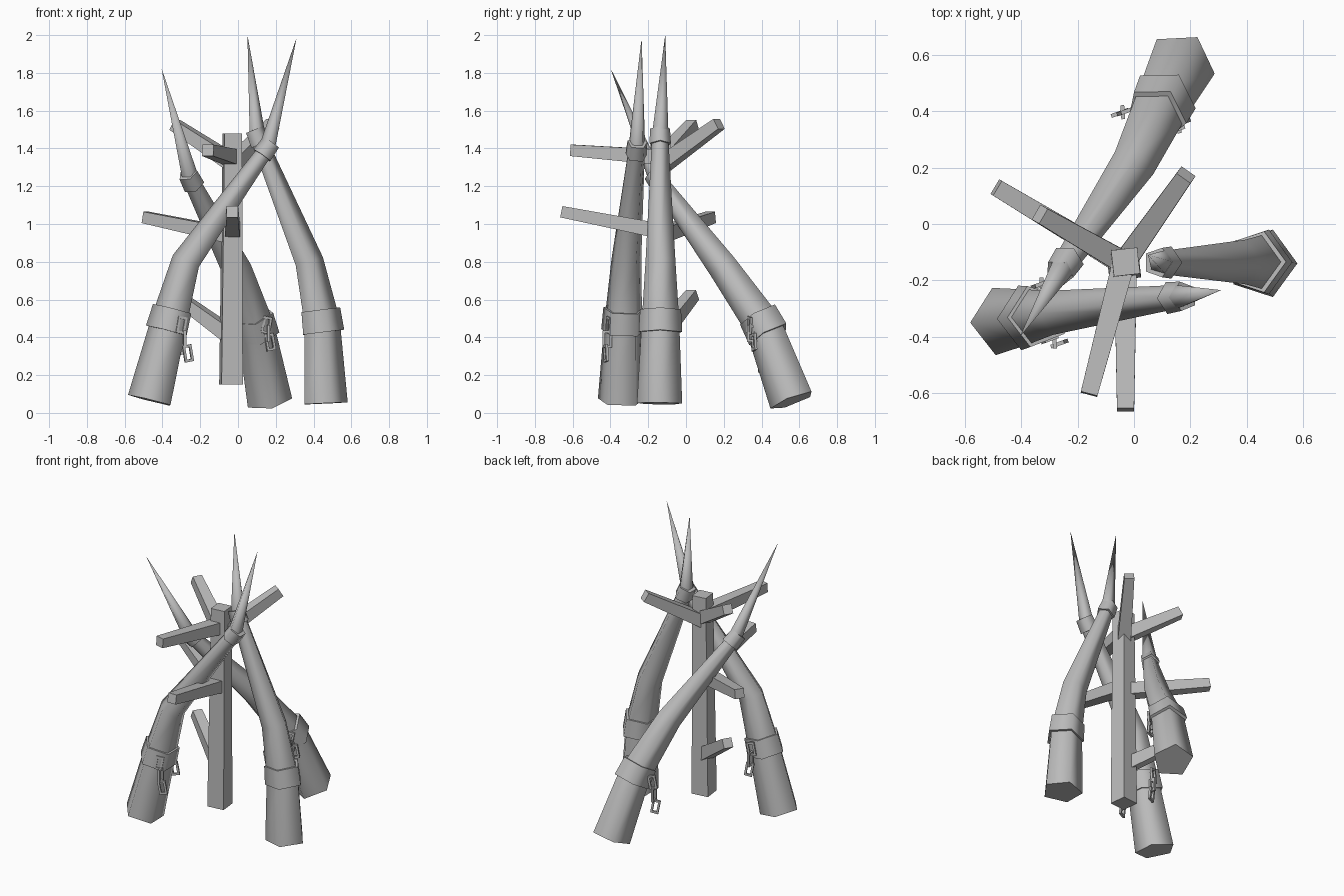
import bpy, bmesh, math
from mathutils import Vector, Matrix

cube = bpy.data.objects.get("Cube")
if cube:
    bpy.data.objects.remove(cube, do_unlink=True)

grey = bpy.data.materials.new("plain_grey")
grey.use_nodes = True
grey.diffuse_color = (0.5, 0.5, 0.5, 1)
grey.node_tree.nodes["Principled BSDF"].inputs["Base Color"].default_value = (0.5, 0.5, 0.5, 1)


def finish(name, bm, angle):
    bmesh.ops.recalc_face_normals(bm, faces=bm.faces)
    mesh = bpy.data.meshes.new(name)
    bm.to_mesh(mesh)
    bm.free()
    mesh.materials.append(grey)
    ob = bpy.data.objects.new(name, mesh)
    bpy.context.collection.objects.link(ob)
    bpy.ops.object.select_all(action='DESELECT')
    ob.select_set(True)
    bpy.context.view_layer.objects.active = ob
    bpy.ops.object.shade_smooth_by_angle(angle=math.radians(angle))
    return ob


def loft(name, points, radii, outward, sides=5, angle=76):
    """Polygonal tube along a path, one corner facing outward; zero radius makes a tip."""
    pts = [Vector(p) for p in points]
    bm = bmesh.new()
    rings = []
    for i, (p, r) in enumerate(zip(pts, radii)):
        before = (p - pts[i - 1]).normalized() if i else Vector()
        after = (pts[i + 1] - p).normalized() if i + 1 < len(pts) else Vector()
        t = (before + after).normalized()
        o = Vector(outward)
        o = (o - t * o.dot(t)).normalized()
        s = t.cross(o)
        if r == 0:
            rings.append([bm.verts.new(p)])
            continue
        turns = [math.tau * k / sides for k in range(sides)]
        rings.append([bm.verts.new(p + r * (o * math.cos(a) + s * math.sin(a))) for a in turns])
    for lo, hi in zip(rings, rings[1:]):
        for k in range(sides):
            n = (k + 1) % sides
            if len(hi) == 1:
                bm.faces.new((lo[k], lo[n], hi[0]))
            else:
                bm.faces.new((lo[k], lo[n], hi[n], hi[k]))
    bm.faces.new(rings[0])
    if len(rings[-1]) > 1:
        bm.faces.new(rings[-1])
    return finish(name, bm, angle)


# Tusks: root, lower collar, bend, upper collar, tip, outward direction
tusks = {
    "right": ((-.46, -.345, .065), (-.355, -.33, .49), (-.27, -.315, .80),
              (.155, -.26, 1.395), (.31, -.235, 1.985), (-1, -.05, 0)),
    "left": ((.455, -.14, .05), (.435, -.135, .485), (.37, -.135, .80),
             (.10, -.137, 1.46), (.05, -.11, 2.0), (1, 0, 0)),
    "back": ((.165, .565, .065), (.09, .415, .465), (-.01, .20, .77),
             (-.25, -.15, 1.235), (-.405, -.40, 1.825), (.51, .86, 0)),
}
for side, (root, low, bend, top, tip, out) in tusks.items():
    root, low, bend, top, tip = map(Vector, (root, low, bend, top, tip))
    loft(side + "_tusk", (root, low, bend, top), (.126, .104, .083, .045), out)
    axis = (low - root).normalized() + (bend - low).normalized()
    axis = axis.normalized() * .06
    loft(side + "_lower_collar", (low - axis, low + axis), (.121, .114), out)
    axis = (top - bend).normalized() * .042
    loft(side + "_upper_collar", (top - axis, top + axis), (.060, .055), out)
    loft(side + "_spike", (top, tip), (.047, 0), out)

# Central square post
loft("post", ((-.037, -.14, .15), (-.03, -.135, 1.48)), (.080, .066), (.62, .78, 0), 4, 30)

# Pegs stuck into the post: inner end, outer end
pegs = {
    "upper_front_peg": ((-.04, -.15, 1.355), (-.16, -.605, 1.39)),
    "lower_front_peg": ((-.03, -.15, .965), (-.03, -.66, 1.065)),
    "upper_right_peg": ((-.04, -.135, 1.33), (-.335, .035, 1.525)),
    "middle_right_peg": ((-.04, -.14, .94), (-.49, .13, 1.035)),
    "lower_right_peg": ((-.04, -.14, .41), (-.335, .035, .625)),
    "upper_back_peg": ((-.03, -.13, 1.31), (.185, .175, 1.53)),
}
for name, (inner, outer) in pegs.items():
    d = Vector(outer) - Vector(inner)
    flat = Vector((d.y, -d.x, 0)).normalized()
    corner = flat + d.cross(flat).normalized()
    loft(name, (inner, outer), (.057, .043), corner, 4, 30)


def link(name, centre, turn, tilt):
    """Rectangular chain link with a square section, standing upright."""
    bm = bmesh.new()
    place = (Matrix.Translation(centre) @ Matrix.Rotation(turn, 4, 'Z')
             @ Matrix.Rotation(tilt, 4, 'Y'))
    loops = []
    for y, inset in ((-.007, 0), (.007, 0), (.007, .013), (-.007, .013)):
        w, h = .025 - inset, .045 - inset
        loops.append([bm.verts.new(place @ Vector((x * w, y, z * h)))
                      for x, z in ((-1, -1), (1, -1), (1, 1), (-1, 1))])
    for a, b in zip(loops, loops[1:] + loops[:1]):
        for k in range(4):
            n = (k + 1) % 4
            bm.faces.new((a[k], a[n], b[n], b[k]))
    finish(name, bm, 30)


# Chains hanging from the lower collars: top link, bottom link
chains = {
    "right_front_chain": ((-.30, -.41, .465), (-.265, -.425, .315)),
    "right_back_chain": ((-.335, -.215, .49), (-.32, -.215, .35)),
    "back_left_chain": ((.15, .335, .465), (.17, .36, .375)),
    "back_right_chain": ((-.03, .40, .42), (-.05, .395, .26)),
}
for name, (a, b) in chains.items():
    for i in range(3):
        spot = Vector(a).lerp(Vector(b), i / 2)
        link(f"{name}_link_{i + 1}", spot, .35 + 1.3 * (i % 2), .18 * (1 - i))
